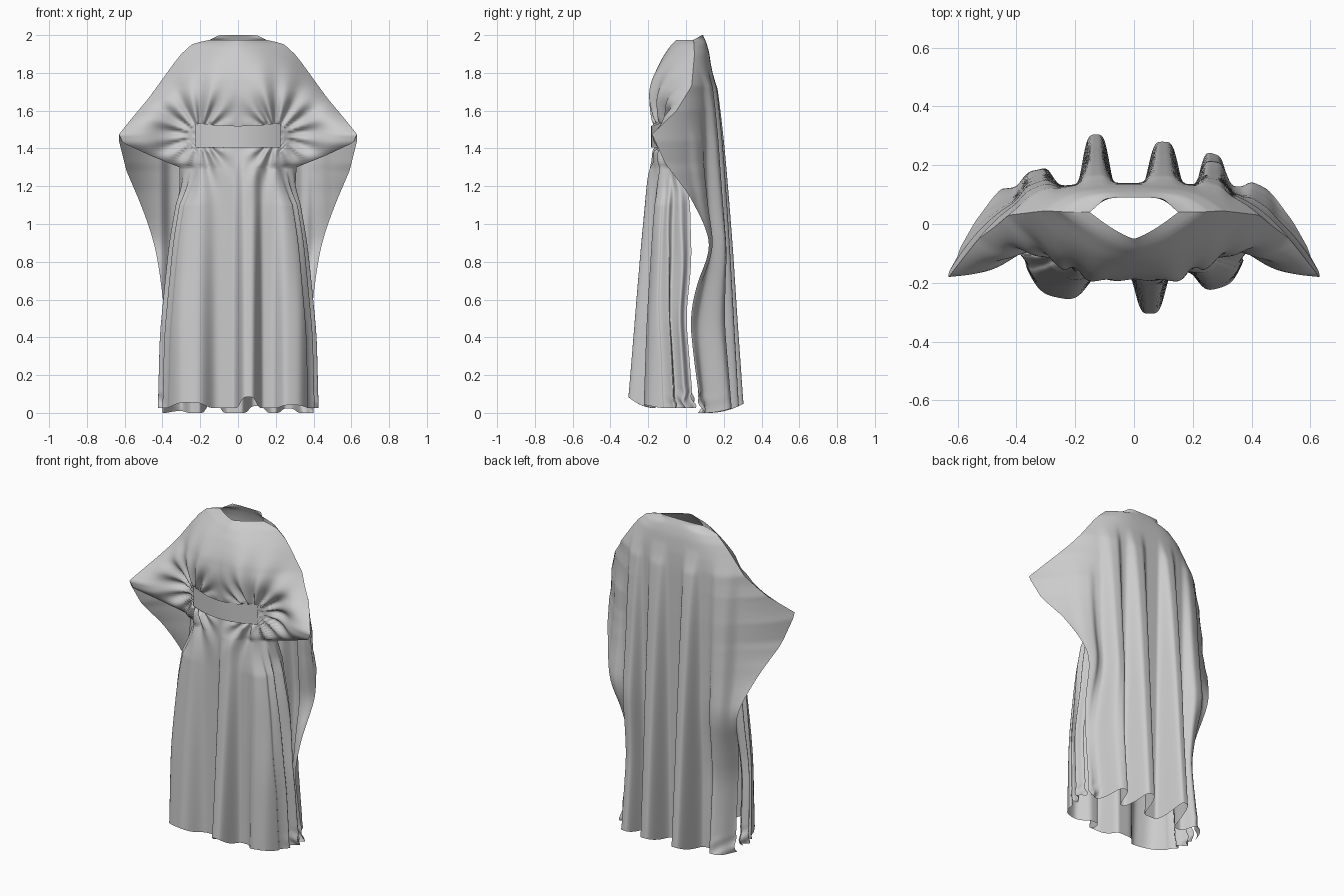
import bpy, bmesh, math

if "Cube" in bpy.data.objects:
    bpy.data.objects.remove(bpy.data.objects["Cube"])

COLS, STEP = 260, 0.0125


def lerp_table(table, z):
    """Interpolate a list of (z, value) pairs, highest z first."""
    if z >= table[0][0]:
        return table[0][1]
    for (z0, a), (z1, b) in zip(table, table[1:]):
        if z >= z1:
            return a + (b - a) * (z0 - z) / (z0 - z1)
    return table[-1][1]


def soft_table(table, z, limit=1.25):
    """Same, with corners rounded off below a limit height."""
    r = min(.08, max(0, limit - z) / 2, z)
    return sum(lerp_table(table, z + r * k / 3) for k in range(-3, 4)) / 7


def bell(d, width, power=2):
    return math.exp(-abs(d / width) ** power)


def sheet(name, zs, point):
    """Cloth grid: one row of points per height, u from -1 to 1."""
    bm = bmesh.new()
    rows = [[bm.verts.new(point(2 * i / COLS - 1, z)) for i in range(COLS + 1)] for z in zs]
    for r0, r1 in zip(rows, rows[1:]):
        for i in range(COLS):
            bm.faces.new((r0[i], r1[i], r1[i + 1], r0[i + 1]))
    mesh = bpy.data.meshes.new(name)
    bm.to_mesh(mesh)
    bm.free()
    obj = bpy.data.objects.new(name, mesh)
    bpy.context.collection.objects.link(obj)
    for p in mesh.polygons:
        p.use_smooth = True
    return obj


def folds(lobes, x, z):
    """Hanging pleats: (x, depth at hem, half width, start height)."""
    total = 0
    for x0, depth, width, top in lobes:
        if z < top:
            start = min(1, (top - z) / .15)
            total += depth * start * (1 - z / top) ** 0.75 * bell(x - x0, width, 4)
    return total


def hem_crumple(x, z, u):
    return 0.02 * max(0, 1 - z / 0.12) * max(0, abs(u) - 0.7) * 3 * math.sin(50 * x + 60 * z)


# Shoulder line shared by both panels (half width and depth)
RIDGE_W = [(2.0, .10), (1.975, .15), (1.955, .24), (1.9, .30), (1.85, .34),
           (1.67, .47), (1.55, .57), (1.475, .63)]
RIDGE_Y = [(2.0, .085), (1.975, .04), (1.9, .045), (1.73, .03), (1.6, -.05), (1.475, -.18)]

# Back panel outline
BACK_W = RIDGE_W + [(1.44, .63), (1.28, .59), (1.07, .50), (.89, .44), (.71, .41),
                    (.45, .38), (.2, .39), (0, .40)]
BACK_EDGE = RIDGE_Y + [(1.32, -.11), (1.15, .02), (.95, .12), (.85, .13), (.7, .06),
                       (.5, .02), (.3, .04), (0, .08)]
BACK_MID = [(2.0, .09), (1.95, .112), (1.88, .13), (1.75, .14), (1.4, .14), (0, .12)]
BACK_LOBES = [(-.33, .10, .06, 1.87), (-.13, .185, .05, 1.87), (.10, .16, .055, 1.87),
              (.27, .135, .05, 1.87), (.43, .06, .05, 1.6)]


def back_point(u, z):
    x = u * soft_table(BACK_W, z)
    edge, mid = soft_table(BACK_EDGE, z), soft_table(BACK_MID, z, 2.0)
    f = folds(BACK_LOBES, x, z) * (1 - abs(u) ** 8)
    y = mid + (edge - mid) * abs(u) ** 3.5 + f + hem_crumple(x, z, u)
    return x, y, z + 1.4 * f * f * (1 - z / 2) ** 4


# Front panel outline
FRONT_W = RIDGE_W + [(1.43, .61), (1.36, .46), (1.30, .31), (1.18, .32), (.9, .37),
                     (.66, .395), (.4, .42), (0, .43)]
FRONT_EDGE = RIDGE_Y + [(1.43, -.17), (1.36, -.10), (1.3, -.05), (1.15, .02), (.8, .03),
                        (.5, .0), (0, .04)]
FRONT_MID = [(1.975, -.05), (1.94, -.085), (1.88, -.125), (1.8, -.165), (1.74, -.185),
             (1.7, -.19), (1.6, -.185), (1.53, -.165), (1.4, -.165), (1.2, -.17), (0, -.165)]
FRONT_POWER = [(1.975, 1.3), (1.85, 2.4), (1.5, 4), (1.3, 3), (0, 3)]
FRONT_LOBES = [(-.26, .10, .11, 1.45), (.055, .14, .055, 1.45), (.29, .075, .08, 1.45)]


def belt_depth(x):
    return -.184 + 1.2 * x * x


def front_point(u, z):
    # Skirt edges turn back around the sides in narrow pleats
    wrap = min(1, max(0, (1.3 - z) / .2))
    s = u * (1 - wrap) + math.sin(u * math.pi * .5) * wrap
    s *= 1 - .05 * wrap * bell(abs(u) - .9, .2, 4) * (1 + math.sin(45 * u + 1))
    x = s * soft_table(FRONT_W, z)
    ax = abs(x)
    edge, mid = soft_table(FRONT_EDGE, z), soft_table(FRONT_MID, z, 1.9)
    y = mid + (edge - mid) * abs(u) ** soft_table(FRONT_POWER, z, 1.9)
    fade = 1 - abs(u) ** 6
    # Cloth pulled in under the arms, chest fullness, gathers at the belt ends
    y += 0.10 * bell(ax - .33, .13) * bell(z - 1.47, .2) * fade
    y -= 0.012 * bell(ax - .10, .07) * bell(z - 1.71, .1)
    dx, dz = ax - .2, z - 1.47
    r = math.hypot(dx, dz)
    y += 0.022 * bell(r, .27) * math.sin(13 * math.atan2(dz, dx)) * fade \
        * min(1, r / .1) * min(1, ax / .15)
    f = folds(FRONT_LOBES, x, z) * fade
    y += -f + hem_crumple(x, z, u)
    if abs(z - 1.467) < .07 and ax < .24:      # tucked behind the belt
        y = max(y, belt_depth(x) + .008)
    return x, y, z + (.025 + 3 * f * f) * (1 - z / 2) ** 4


heights = [2 - STEP * i for i in range(int(2 / STEP) + 1)]
sheet("robe_back_panel", heights, back_point)
sheet("robe_front_panel", heights[2:], front_point)


# Flat waist belt across the front, slightly flared at the ends
def belt_point(u, z):
    x = .225 * u
    return x, belt_depth(x), z + .015 * u * u * (z - 1.4) / .12


sheet("waist_belt", [1.52 - .0115 * i for i in range(11)], belt_point)
